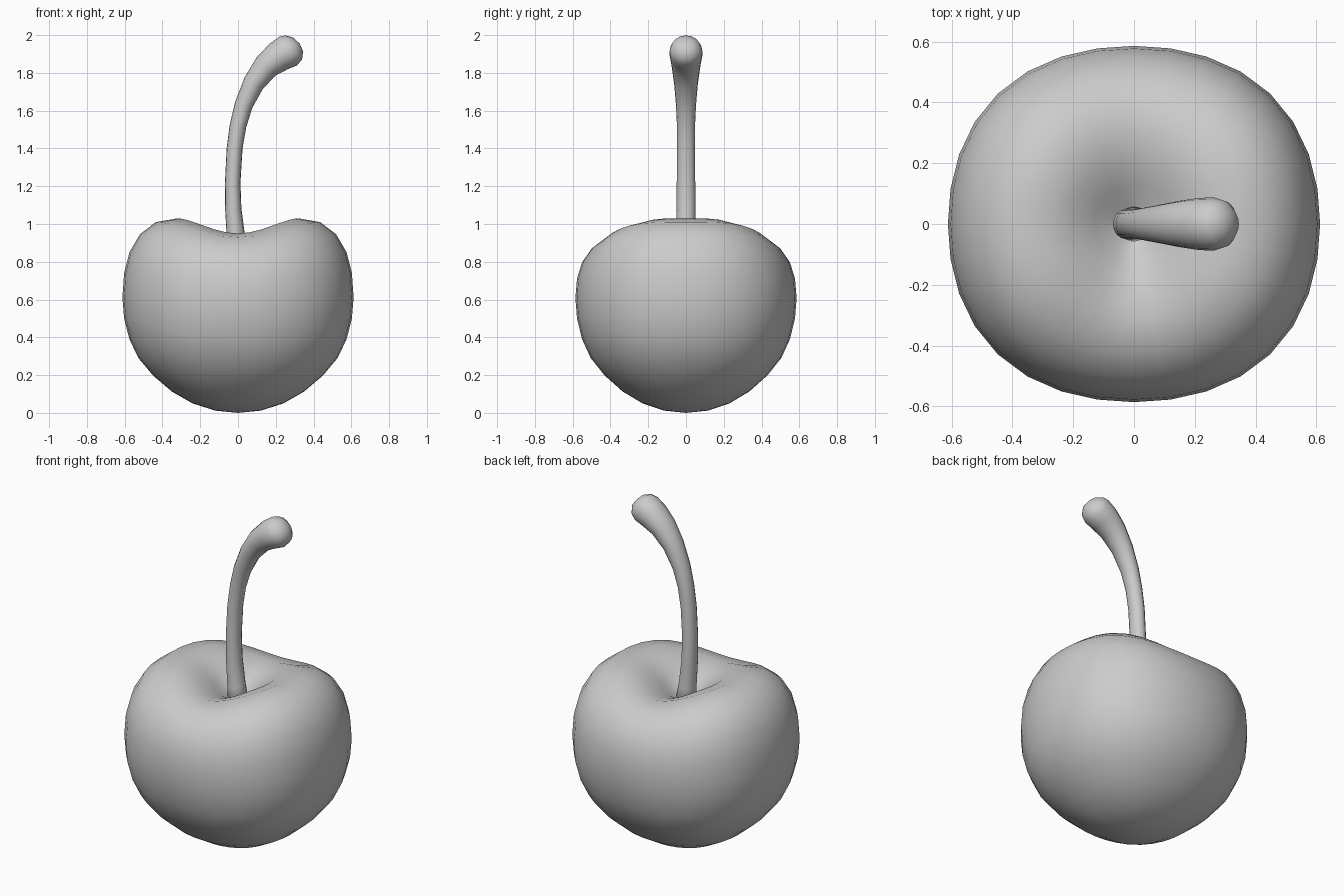
import bpy, bmesh, math
from mathutils import Vector

if "Cube" in bpy.data.objects:
    bpy.data.objects.remove(bpy.data.objects["Cube"])


def skin_rings(name, rings, start, end):
    """Bridge a list of equal point rings, closing both ends at a pole."""
    bm = bmesh.new()
    loops = [[bm.verts.new(p) for p in ring] for ring in rings]
    n = len(loops[0])
    a, b = bm.verts.new(start), bm.verts.new(end)
    for i in range(n):
        j = (i + 1) % n
        bm.faces.new((a, loops[0][j], loops[0][i]))
        bm.faces.new((b, loops[-1][i], loops[-1][j]))
        for lo, hi in zip(loops, loops[1:]):
            bm.faces.new((lo[i], lo[j], hi[j], hi[i]))
    bmesh.ops.recalc_face_normals(bm, faces=bm.faces)
    for f in bm.faces:
        f.smooth = True
    me = bpy.data.meshes.new(name)
    bm.to_mesh(me)
    bm.free()
    ob = bpy.data.objects.new(name, me)
    bpy.context.collection.objects.link(ob)
    return ob


# Fruit: slightly squarish revolved profile (radius, z), rim lower at front and back
profile = [(0.12, 0.012), (0.24, 0.05), (0.35, 0.113), (0.45, 0.198),
           (0.527, 0.29), (0.575, 0.39), (0.603, 0.5), (0.612, 0.61),
           (0.603, 0.74), (0.575, 0.85), (0.52, 0.945), (0.435, 1.01),
           (0.32, 1.03), (0.21, 0.99), (0.13, 0.93), (0.065, 0.87)]
SEG = 32
rings = []
for r, z in profile:
    w = min(1, max(0, (z - 0.6) / 0.38)) * min(1, r / 0.25)
    ring = []
    for k in range(SEG):
        t = math.tau * k / SEG
        s = r * (1 + 0.035 * math.sin(2 * t) ** 2)
        ring.append((s * math.cos(t), 0.957 * s * math.sin(t),
                     z - 0.08 * w * math.sin(t) ** 4))
    rings.append(ring)
skin_rings("cherry_fruit", rings, (0, 0, 0), (0, 0, 0.83))

# Stem: oval section swept along a bent path (x, z, radius in plane, radius in y)
path = [(0.005, 0.80, 0.06, 0.06), (-0.01, 0.92, 0.049, 0.053),
        (-0.025, 1.08, 0.043, 0.05), (-0.028, 1.22, 0.041, 0.049),
        (-0.018, 1.4, 0.042, 0.048), (0.0, 1.52, 0.044, 0.048),
        (0.03, 1.63, 0.048, 0.053), (0.083, 1.745, 0.057, 0.063),
        (0.15, 1.835, 0.07, 0.076), (0.215, 1.887, 0.083, 0.086),
        (0.265, 1.915, 0.089, 0.087), (0.295, 1.934, 0.078, 0.077),
        (0.318, 1.951, 0.045, 0.045)]
rings = []
for i, (x, z, r, ry) in enumerate(path):
    p, q = path[max(i - 1, 0)], path[min(i + 1, len(path) - 1)]
    d = Vector((q[0] - p[0], 0, q[1] - p[1])).normalized()
    side = Vector((d.z, 0, -d.x))
    rings.append([Vector((x, 0, z)) + r * side * math.cos(math.tau * k / 16)
                  + Vector((0, ry, 0)) * math.sin(math.tau * k / 16)
                  for k in range(16)])
skin_rings("cherry_stem", rings, (0.005, 0, 0.79), (0.325, 0, 1.957))
